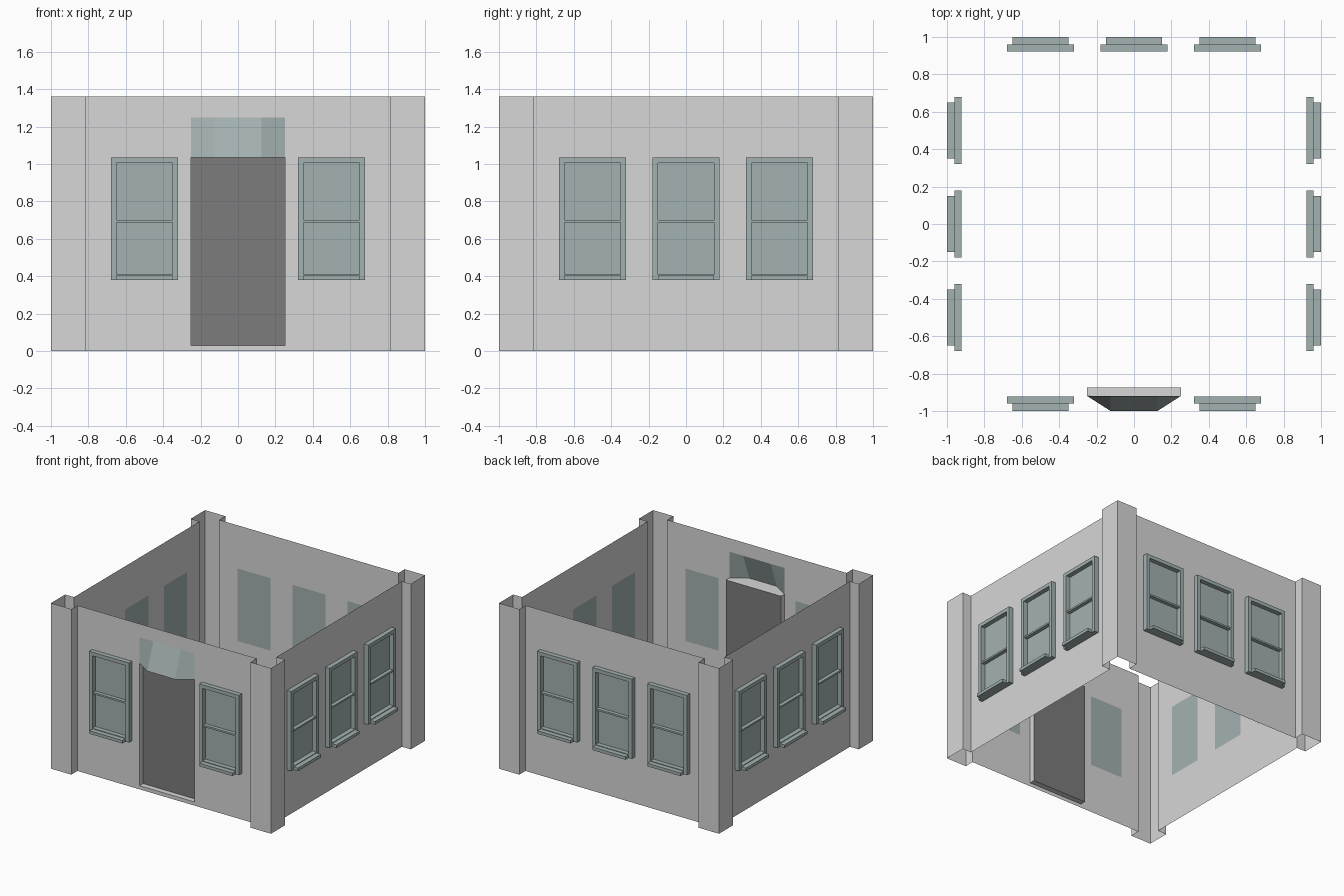
import bpy, bmesh
from math import pi
from mathutils import Matrix

cube = bpy.data.objects.get("Cube")
if cube:
    bpy.data.objects.remove(cube, do_unlink=True)

HEIGHT = 1.36
WALL = 0.92        # wall plane distance from centre
PILLAR = 0.815     # inner edge of corner pillars
SILL, HEAD = 0.41, 1.005
DOOR_W, DOOR_LOW, DOOR_TOP, CANOPY_TOP = 0.25, 0.03, 1.035, 1.25
DOOR_Y = -0.875


def material(name, color):
    m = bpy.data.materials.new(name)
    m.use_nodes = True
    m.diffuse_color = (*color, 1)
    m.node_tree.nodes["Principled BSDF"].inputs["Base Color"].default_value = (*color, 1)
    return m


stone = material("wall grey", (0.68, 0.68, 0.68))
teal = material("window grey green", (0.37, 0.44, 0.44))
dark = material("door dark grey", (0.2, 0.2, 0.2))


def add_object(name, mesh, angle=0, shift=0):
    ob = bpy.data.objects.new(name, mesh)
    ob.matrix_world = Matrix.Rotation(angle, 4, 'Z') @ Matrix.Translation((shift, 0, 0))
    bpy.context.collection.objects.link(ob)
    return ob


def to_mesh(name, bm, *mats):
    mesh = bpy.data.meshes.new(name)
    bmesh.ops.remove_doubles(bm, verts=bm.verts, dist=0.0005)
    bm.to_mesh(mesh)
    bm.free()
    for m in mats:
        mesh.materials.append(m)
    return mesh


def face(bm, points, mat=0):
    f = bm.faces.new([bm.verts.new(p) for p in points])
    f.material_index = mat
    return f


def box(bm, x0, x1, y0, y1, z0, z1):
    m = Matrix.Translation(((x0 + x1) / 2, (y0 + y1) / 2, (z0 + z1) / 2))
    m = m @ Matrix.Diagonal((x1 - x0, y1 - y0, z1 - z0, 1))
    bmesh.ops.create_cube(bm, size=1, matrix=m)


def inside(v, lo, hi):
    return lo < v < hi


def wall(centers, has_door):
    """Thin wall sheet as a grid, with glass panes and an optional doorway."""
    bm = bmesh.new()
    xs = {-PILLAR, PILLAR}
    for c in centers:
        xs |= {c - 0.15, c + 0.15}
    zs = {0, SILL, HEAD, HEIGHT}
    if has_door:
        xs |= {-DOOR_W, DOOR_W}
        zs |= {DOOR_LOW, CANOPY_TOP}
    xs, zs = sorted(xs), sorted(zs)
    for x0, x1 in zip(xs, xs[1:]):
        for z0, z1 in zip(zs, zs[1:]):
            x, z = (x0 + x1) / 2, (z0 + z1) / 2
            if has_door and inside(x, -DOOR_W, DOOR_W) and inside(z, DOOR_LOW, CANOPY_TOP):
                continue
            glass = inside(z, SILL, HEAD) and any(abs(x - c) < 0.15 for c in centers)
            face(bm, [(x0, -WALL, z0), (x1, -WALL, z0), (x1, -WALL, z1), (x0, -WALL, z1)], int(glass))
    return to_mesh("wall", bm, stone, teal)


# Window surround: jambs, head, bottom rail, middle rail and projecting sill
bm = bmesh.new()
back, front = -WALL - 0.002, -0.96
for s in (-1, 1):
    box(bm, *sorted((s * 0.15, s * 0.18)), front, back, 0.38, 1.035)
box(bm, -0.15, 0.15, front, back, HEAD, 1.035)
box(bm, -0.15, 0.15, front, back, 0.38, SILL)
box(bm, -0.15, 0.15, front + 0.008, back, 0.688, 0.702)
box(bm, -0.15, 0.15, -1.0, front, 0.38, 0.405)
frame = to_mesh("window_frame", bm, teal)

# Corner pillar: open folded sheet
bm = bmesh.new()
path = [(PILLAR, -WALL), (PILLAR, -1), (1, -1), (1, -PILLAR), (WALL, -PILLAR)]
for (ax, ay), (bx, by) in zip(path, path[1:]):
    face(bm, [(ax, ay, 0), (bx, by, 0), (bx, by, HEIGHT), (ax, ay, HEIGHT)])
pillar = to_mesh("corner_pillar", bm, stone)

# Four sides
for k, side in enumerate(("front", "left", "back", "right")):
    centers = (-0.5, 0.5) if k == 0 else (-0.5, 0, 0.5)
    add_object(side + "_wall", wall(centers, k == 0), k * pi / 2)
    add_object(side + "_corner_pillar", pillar, k * pi / 2)
    for i, c in enumerate(centers):
        add_object(f"{side}_window_frame_{i + 1}", frame, k * pi / 2, c)

# Door leaf
bm = bmesh.new()
w = DOOR_W
face(bm, [(-w, DOOR_Y, DOOR_LOW), (w, DOOR_Y, DOOR_LOW), (w, DOOR_Y, DOOR_TOP), (-w, DOOR_Y, DOOR_TOP)])
add_object("door", to_mesh("door", bm, dark))

# Door recess: threshold, side reveals and soffit following the canopy
bm = bmesh.new()
face(bm, [(-w, -WALL, DOOR_LOW), (w, -WALL, DOOR_LOW), (w, DOOR_Y, DOOR_LOW), (-w, DOOR_Y, DOOR_LOW)])
for s in (-w, w):
    face(bm, [(s, -WALL, DOOR_LOW), (s, DOOR_Y, DOOR_LOW), (s, DOOR_Y, DOOR_TOP), (s, -WALL, DOOR_TOP)])
bay = [(-w, -WALL), (-w / 2, -1), (w / 2, -1), (w, -WALL)]
face(bm, [(x, y, DOOR_TOP) for x, y in bay + [(w, DOOR_Y), (-w, DOOR_Y)]])
add_object("door_recess", to_mesh("door_recess", bm, stone))

# Sloping three-sided canopy over the door
bm = bmesh.new()
for (ax, ay), (bx, by) in zip(bay, bay[1:]):
    face(bm, [(ax, ay, DOOR_TOP), (bx, by, DOOR_TOP), (bx, -WALL, CANOPY_TOP), (ax, -WALL, CANOPY_TOP)])
add_object("door_canopy", to_mesh("door_canopy", bm, teal))
